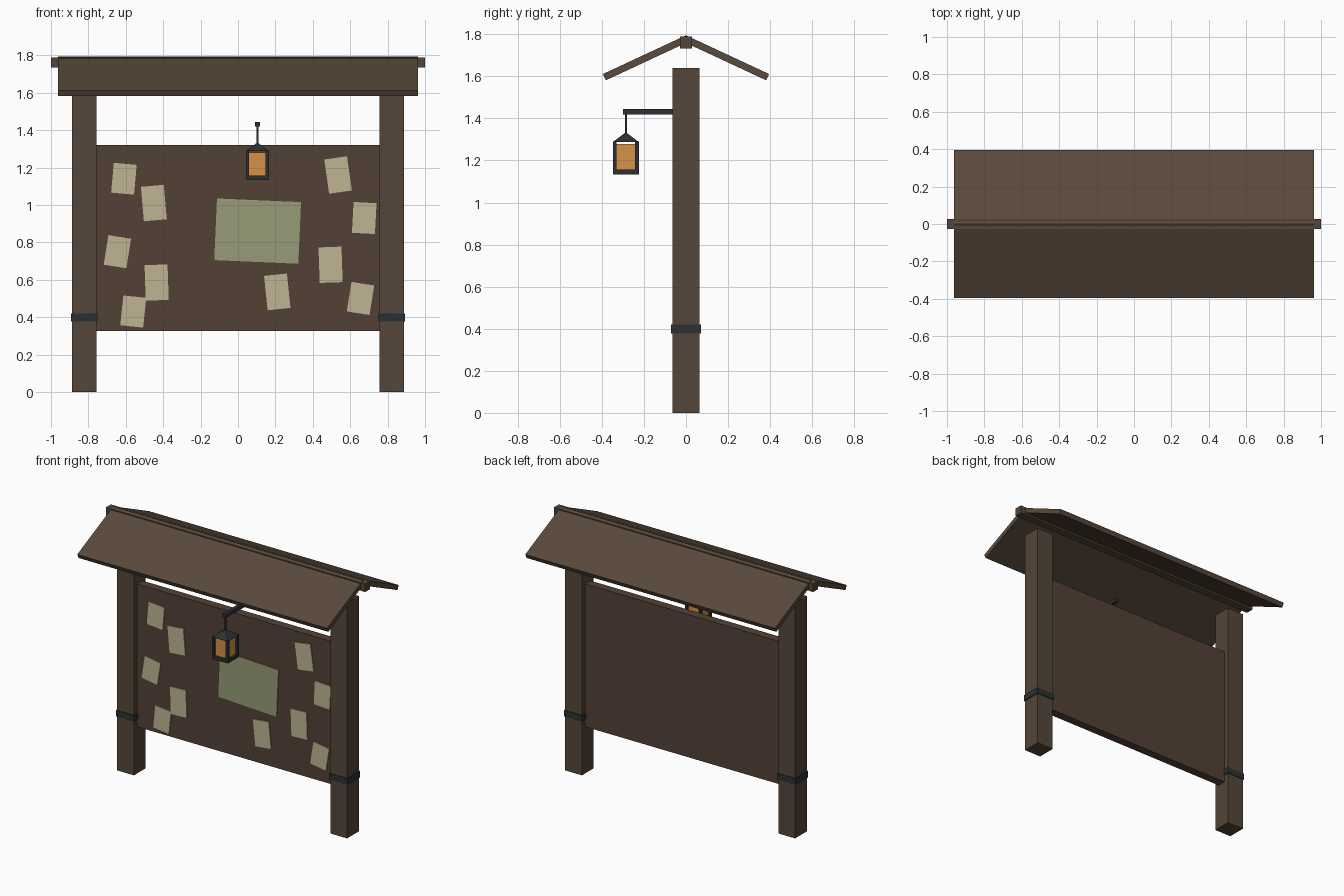
import bpy, math

if "Cube" in bpy.data.objects:
    bpy.data.objects.remove(bpy.data.objects["Cube"], do_unlink=True)


def material(name, rgb):
    m = bpy.data.materials.new(name)
    m.use_nodes = True
    m.diffuse_color = (*rgb, 1)
    m.node_tree.nodes["Principled BSDF"].inputs["Base Color"].default_value = (*rgb, 1)
    return m


post_wood = material("post wood", (0.089, 0.061, 0.041))
board_wood = material("board wood", (0.084, 0.053, 0.037))
roof_wood = material("roof wood", (0.1, 0.067, 0.044))
iron = material("dark iron", (0.025, 0.03, 0.032))
glow = material("amber glass", (0.68, 0.285, 0.065))
paper = material("parchment", (0.52, 0.455, 0.29))
map_paper = material("green map paper", (0.31, 0.33, 0.18))


def box(name, center, size, mat, rotation=(0, 0, 0)):
    bpy.ops.mesh.primitive_cube_add(size=1, location=center, rotation=rotation)
    ob = bpy.context.object
    ob.name = name
    ob.scale = size
    ob.data.materials.append(mat)
    return ob


# Posts with iron straps
for side, s in (("left", 1), ("right", -1)):
    box(side + "_post", (s * 0.822, 0, 0.82), (0.13, 0.13, 1.64), post_wood)
    box(side + "_strap", (s * 0.822, 0, 0.398), (0.142, 0.142, 0.043), iron)

# Notice board
box("board", (0, 0, 0.823), (1.52, 0.06, 0.995), board_wood)

# Ridge beam and two sloping roof panels
box("ridge_beam", (0, 0, 1.761), (2.0, 0.055, 0.055), post_wood)
pitch = math.radians(25)
length, thick = 0.435, 0.033
for side, s in (("back", 1), ("front", -1)):
    # centre found from the upper eave corner
    y = 0.395 - length / 2 * math.cos(pitch) - thick / 2 * math.sin(pitch)
    z = 1.611 + length / 2 * math.sin(pitch) - thick / 2 * math.cos(pitch)
    box(side + "_roof_panel", (0, s * y, z), (1.926, length, thick), roof_wood,
        (-s * pitch, 0, 0))

# Pinned notes: x, z, height, tilt in degrees
notes = [
    (-0.61, 1.14, 0.16, -5), (-0.45, 1.01, 0.185, 5), (-0.645, 0.75, 0.16, -9),
    (-0.435, 0.585, 0.19, 2), (-0.56, 0.43, 0.16, -6), (0.535, 1.16, 0.185, 8),
    (0.675, 0.93, 0.165, -3), (0.495, 0.68, 0.19, 2), (0.21, 0.535, 0.185, 6),
    (0.655, 0.5, 0.16, -9),
]
for i, (x, z, h, tilt) in enumerate(notes):
    box(f"note_{i + 1}", (x, -0.032, z), (0.123, 0.008, h), paper,
        (0, -math.radians(tilt), 0))
box("map_sheet", (0.105, -0.032, 0.86), (0.45, 0.008, 0.33), map_paper,
    (0, math.radians(2.5), 0))

# Lantern hanging from its arm
lx, ly = 0.104, -0.286
box("lantern_arm", (lx, -0.175, 1.431), (0.026, 0.25, 0.026), iron)
box("lantern_rod", (lx, ly, 1.378), (0.01, 0.01, 0.1), iron)
box("lantern_base", (lx, ly, 1.145), (0.124, 0.124, 0.022), iron)
box("lantern_glass", (lx, ly, 1.217), (0.09, 0.09, 0.125), glow)
for sx in (-1, 1):
    for sy in (-1, 1):
        box("lantern_corner_bar", (lx + sx * 0.053, ly + sy * 0.053, 1.22),
            (0.018, 0.018, 0.14), iron)
bpy.ops.mesh.primitive_cone_add(vertices=4, radius1=0.062 * math.sqrt(2), radius2=0,
                                depth=0.047, location=(lx, ly, 1.311),
                                rotation=(0, 0, math.pi / 4))
cap = bpy.context.object
cap.name = "lantern_cap"
cap.data.materials.append(iron)
